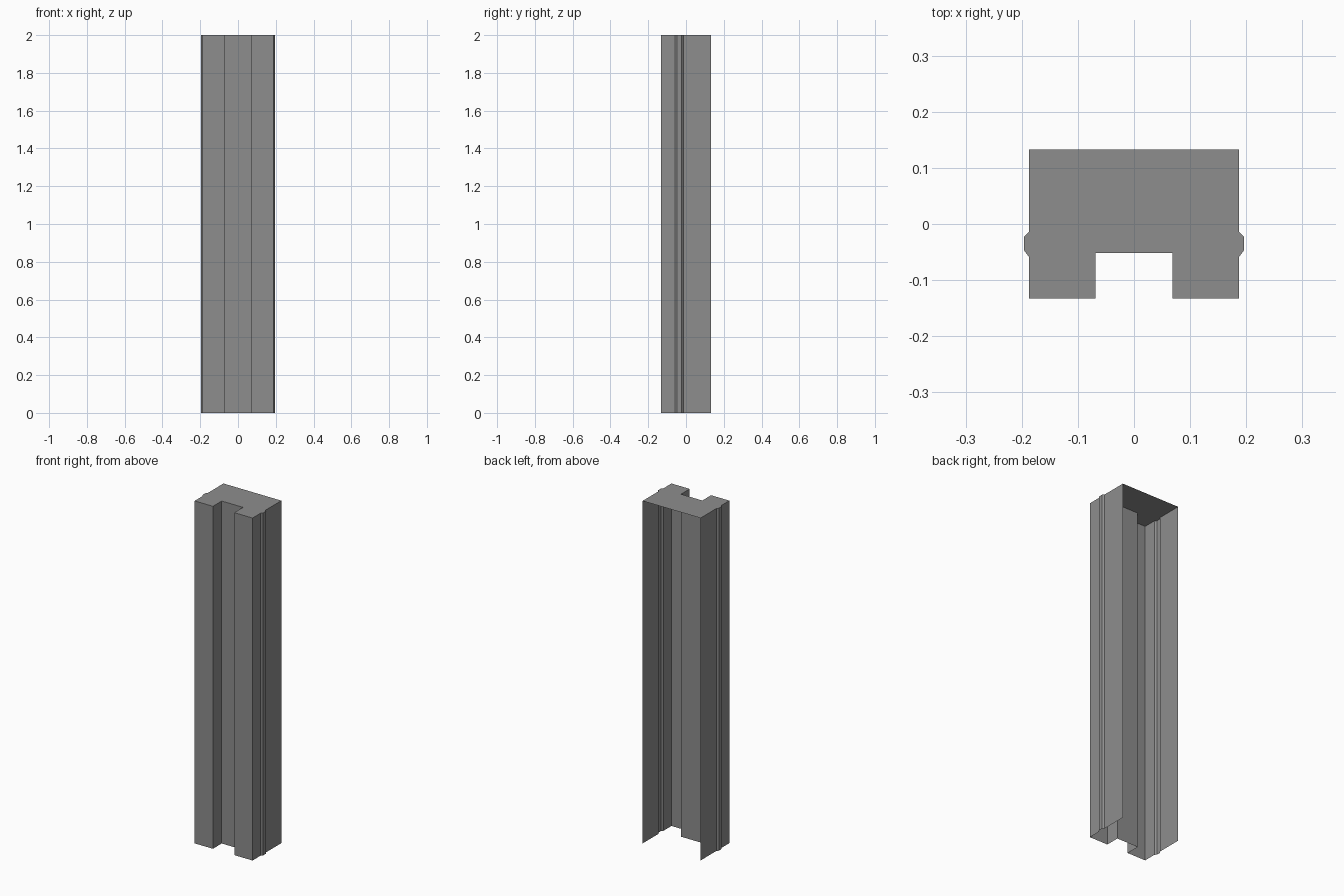
import bpy
import bmesh

if "Cube" in bpy.data.objects:
    bpy.data.objects.remove(bpy.data.objects["Cube"], do_unlink=True)

HEIGHT = 2.0

# Right half of the cross-section, from the notch out to the open back edge
half = [
    (0.069, -0.052), (0.069, -0.133), (0.187, -0.133),   # notch and front flange
    (0.187, -0.059), (0.196, -0.047),                    # side ridge
    (0.196, -0.023), (0.187, -0.014),
    (0.187, 0.133),                                      # back edge
]
outline = [(-x, y) for x, y in reversed(half)] + half

# Plain grey metal
grey = bpy.data.materials.new("grey metal")
grey.use_nodes = True
colour = (0.27, 0.27, 0.27, 1.0)
grey.diffuse_color = colour
grey.node_tree.nodes["Principled BSDF"].inputs["Base Color"].default_value = colour

# Thin channel walls, open at the back and the bottom, closed by a top cap
bm = bmesh.new()
lower = [bm.verts.new((x, y, 0)) for x, y in outline]
upper = [bm.verts.new((x, y, HEIGHT)) for x, y in outline]
for i in range(len(outline) - 1):
    bm.faces.new((lower[i], lower[i + 1], upper[i + 1], upper[i]))
bm.faces.new(upper)

mesh = bpy.data.meshes.new("channel_post")
bm.to_mesh(mesh)
bm.free()
mesh.materials.append(grey)
post = bpy.data.objects.new("channel_post", mesh)
bpy.context.collection.objects.link(post)
